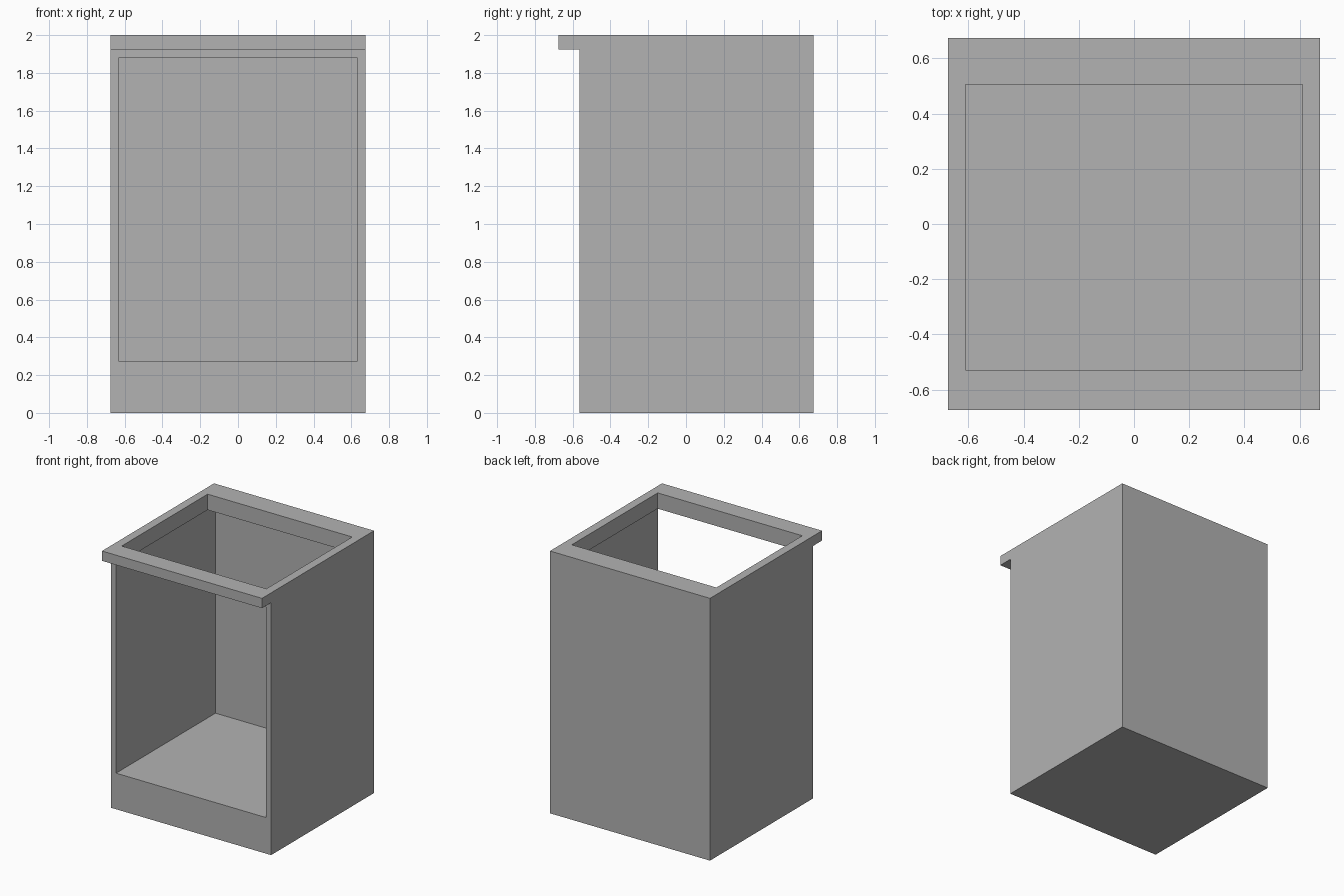
import bpy
import bmesh

default = bpy.data.objects.get("Cube")
if default:
    bpy.data.objects.remove(default, do_unlink=True)

# One flat grey for the whole cabinet
GREY = (0.448, 0.448, 0.448, 1.0)
grey = bpy.data.materials.new("cabinet grey")
grey.use_nodes = True
grey.diffuse_color = GREY
grey.node_tree.nodes["Principled BSDF"].inputs["Base Color"].default_value = GREY


def extrude_profile(name, profile, x0, x1):
    """Solid made by extruding a (y, z) outline along x."""
    bm = bmesh.new()
    outline = bm.faces.new([bm.verts.new((x0, y, z)) for y, z in profile])
    result = bmesh.ops.extrude_face_region(bm, geom=[outline])
    moved = [g for g in result["geom"] if isinstance(g, bmesh.types.BMVert)]
    bmesh.ops.translate(bm, verts=moved, vec=(x1 - x0, 0, 0))
    bmesh.ops.recalc_face_normals(bm, faces=bm.faces)
    mesh = bpy.data.meshes.new(name)
    bm.to_mesh(mesh)
    bm.free()
    mesh.materials.append(grey)
    obj = bpy.data.objects.new(name, mesh)
    bpy.context.collection.objects.link(obj)
    return obj


def box(name, x, y0, y1, z0, z1):
    return extrude_profile(name, [(y0, z0), (y1, z0), (y1, z1), (y0, z1)], -x, x)


# Main dimensions
HALF = 0.675
FRONT = -0.565
LIP_Z = 1.925
CEILING = 1.88

# Cabinet body with the overhanging front lip of the worktop
cabinet = extrude_profile("cabinet", [
    (FRONT, 0), (HALF, 0), (HALF, 2), (-HALF, 2), (-HALF, LIP_Z), (FRONT, LIP_Z),
], -HALF, HALF)

# Open front compartment, and the opening through the worktop
cutters = [
    box("compartment_cutter", 0.633, -0.9, 0.633, 0.275, CEILING),
    box("worktop_cutter", 0.61, -0.53, 0.505, 1.6, 2.2),
]
for cutter in cutters:
    cutter.hide_render = True
    cut = cabinet.modifiers.new(cutter.name, "BOOLEAN")
    cut.operation = "DIFFERENCE"
    cut.solver = "EXACT"
    cut.object = cutter

# Bake the cuts and drop the cutters
bpy.context.view_layer.update()
graph = bpy.context.evaluated_depsgraph_get()
baked = bpy.data.meshes.new_from_object(cabinet.evaluated_get(graph))
cabinet.modifiers.clear()
cabinet.data = baked
baked.materials.clear()
baked.materials.append(grey)
for face in baked.polygons:
    face.material_index = 0
for cutter in cutters:
    bpy.data.objects.remove(cutter, do_unlink=True)
